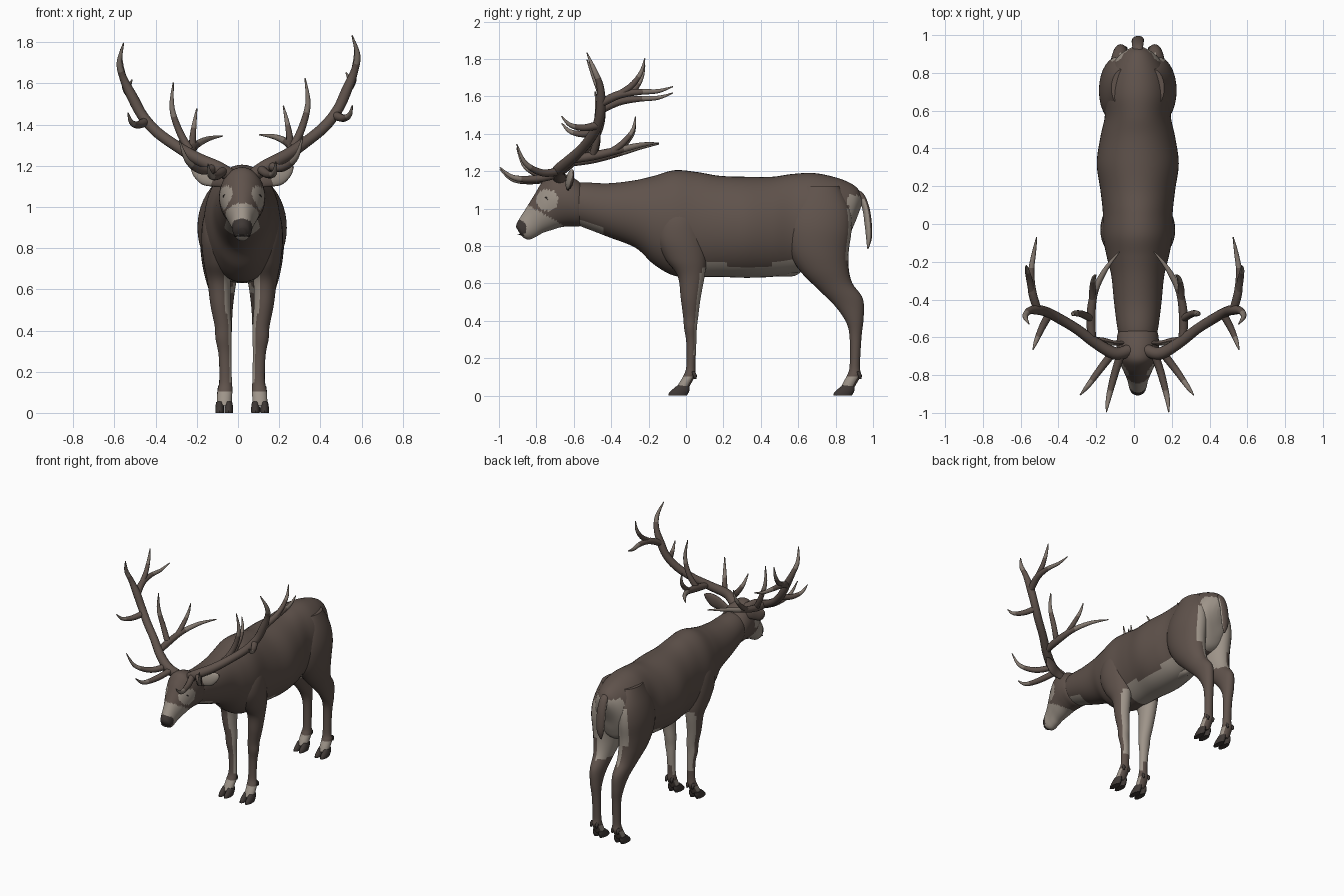
import bpy, bmesh, math
from mathutils import Vector as V

CX = 0.02  # symmetry plane of the animal


def material(name, col):
    m = bpy.data.materials.new(name)
    m.diffuse_color = (*col, 1)
    return m


MATS = [material("brown_coat", (0.115, 0.085, 0.071)),
        material("pale_coat", (0.34, 0.295, 0.25)),
        material("antler_tip", (0.23, 0.19, 0.16)),
        material("dark_horn", (0.05, 0.04, 0.036))]
BROWN, PALE, TIP, DARK = range(4)


def smooth(pts, n):
    """Catmull-Rom resampling of equally long tuples."""
    out = []
    for i in range(len(pts) - 1):
        p0, p1, p2 = pts[max(i - 1, 0)], pts[i], pts[i + 1]
        p3 = pts[min(i + 2, len(pts) - 1)]
        for k in range(n):
            t = k / n
            out.append([0.5 * (2 * b + (c - a) * t + (2 * a - 5 * b + 4 * c - d) * t * t
                               + (3 * b - a - 3 * c + d) * t ** 3)
                        for a, b, c, d in zip(p0, p1, p2, p3)])
    return out + [list(pts[-1])]


def skin(bm, rings, segs, rule):
    """Skin elliptical rings (centre, axis a, axis b); rule gives the colour."""
    rows = []
    for c, a, b in rings:
        rows.append([bm.verts.new(c + a * math.cos(2 * math.pi * k / segs)
                                  + b * math.sin(2 * math.pi * k / segs)) for k in range(segs)])
    faces = []
    for i in range(len(rows) - 1):
        for k in range(segs):
            j = (k + 1) % segs
            faces.append((bm.faces.new((rows[i][k], rows[i][j], rows[i + 1][j], rows[i + 1][k])),
                          i / (len(rows) - 1)))
    faces += [(bm.faces.new(rows[0]), 0), (bm.faces.new(rows[-1]), 1)]
    bmesh.ops.recalc_face_normals(bm, faces=[f for f, _ in faces])
    for f, t in faces:
        f.normal_update()
        f.material_index = rule(f.calc_center_median(), f.normal, t)


def finish(bm, name):
    me = bpy.data.meshes.new(name)
    bm.to_mesh(me)
    bm.free()
    ob = bpy.data.objects.new(name, me)
    bpy.context.collection.objects.link(ob)
    for m in MATS:
        me.materials.append(m)
    for p in me.polygons:
        p.use_smooth = True
    bpy.context.view_layer.objects.active = ob
    ob.select_set(True)
    bpy.ops.object.shade_smooth_by_angle(angle=math.radians(50))
    ob.select_set(False)


def loft(bm, secs, s=1, n=6, segs=32, rule=lambda c, m, t: BROWN):
    """Sections: (y1, z1, y2, z2, x offset, half width)."""
    rings = []
    for y1, z1, y2, z2, x, w in smooth(secs, n):
        rings.append((V((CX + s * x, (y1 + y2) / 2, (z1 + z2) / 2)),
                      V((0, (y1 - y2) / 2, (z1 - z2) / 2)), V((w, 0, 0))))
    skin(bm, rings, segs, rule)


def tube(bm, pts, n=6, segs=12, flat=1.0, rule=lambda c, m, t: BROWN):
    """Round tapering tube through (x, y, z, radius)."""
    p = smooth(pts, n)
    u, rings = V((1, 0.13, 0.07)), []
    for i, q in enumerate(p):
        d = (V(p[min(i + 1, len(p) - 1)][:3]) - V(p[max(i - 1, 0)][:3])).normalized()
        u = (u - d * u.dot(d)).normalized()
        r = max(q[3], 0.002)
        rings.append((V(q[:3]), u * r, d.cross(u) * r * flat))
    skin(bm, rings, segs, rule)


# Torso and neck
def torso_rule(c, m, t):
    x = abs(c.x - CX)
    if 0.08 < c.y < 0.66 and c.z < 0.70 + 0.02 * math.sin(c.y * 14):
        return PALE
    if c.y > 0.8 and c.z < 1.07 and x < 0.115 and (m.y > 0.45 or c.z < 0.85):
        return PALE
    if -0.59 < c.y < -0.44 and c.z < 0.95 + (c.y + 0.58) * -0.4 and m.z < 0:
        return PALE
    return BROWN


bm = bmesh.new()
loft(bm, [(-.62, 1.13, -.63, .93, 0, .09), (-.55, 1.14, -.55, .90, 0, .108),
          (-.42, 1.135, -.42, .85, 0, .125), (-.28, 1.15, -.27, .79, 0, .14),
          (-.17, 1.175, -.17, .70, 0, .165), (-.06, 1.205, -.06, .64, 0, .185),
          (.06, 1.195, .06, .635, 0, .185), (.18, 1.175, .18, .635, 0, .198),
          (.32, 1.17, .32, .63, 0, .217), (.46, 1.17, .46, .635, 0, .198),
          (.57, 1.185, .57, .65, 0, .175), (.68, 1.19, .68, .68, 0, .178),
          (.78, 1.172, .77, .71, 0, .165), (.86, 1.145, .83, .74, 0, .135),
          (.915, 1.11, .86, .80, 0, .10), (.94, 1.06, .885, .88, 0, .055),
          (.94, 1.02, .91, .94, 0, .02)], n=7, segs=48, rule=torso_rule)
finish(bm, "torso_and_neck")


# Head with muzzle band, eye patches and dark nose
def head_rule(c, m, t):
    if (c.y + .742) ** 2 / .058 ** 2 + (c.z - 1.045) ** 2 / .058 ** 2 < 1 and abs(m.x) > .35:
        return PALE
    along = -c.y * .5 - c.z * .86  # distance towards the nose
    if c.y < -.855 and along > -.365 and c.z > .866:
        return DARK
    if along > -.455 or (c.y < -.74 and m.z < -.6):
        return PALE
    return BROWN


bm = bmesh.new()
loft(bm, [(-.54, 1.11, -.55, .93, 0, .08), (-.58, 1.15, -.57, .905, 0, .105),
          (-.65, 1.185, -.62, .905, 0, .112), (-.72, 1.19, -.67, .90, 0, .106),
          (-.77, 1.14, -.72, .885, 0, .09), (-.81, 1.075, -.765, .87, 0, .071),
          (-.85, 1.01, -.80, .85, 0, .055), (-.885, .955, -.835, .835, 0, .047),
          (-.905, .92, -.862, .84, 0, .037), (-.908, .90, -.885, .86, 0, .018)],
     n=8, segs=48, rule=head_rule)
finish(bm, "head")

bm = bmesh.new()
loft(bm, [(-.87, .868, -.87, .858, 0, .012), (-.885, .866, -.86, .855, 0, .041),
          (-.895, .862, -.86, .852, 0, .03), (-.9, .86, -.87, .855, 0, .01)],
     n=3, segs=16, rule=lambda c, m, t: DARK)
finish(bm, "mouth")

for s, side in ((1, "right"), (-1, "left")):
    # Eye
    bm = bmesh.new()
    loft(bm, [(-.742, 1.052, -.742, 1.048, .068, .002), (-.742, 1.066, -.742, 1.034, .076, .014),
              (-.756, 1.06, -.728, 1.04, .08, .014)],
         s, n=4, segs=16, rule=lambda c, m, t: DARK)
    finish(bm, side + "_eye")

    # Ear, pale on the forward face
    bm = bmesh.new()
    ear = [(.08, -.63, 1.12, .025), (.13, -.63, 1.135, .036), (.18, -.62, 1.155, .045),
           (.225, -.61, 1.18, .03), (.25, -.60, 1.195, .004)]
    rings = [(V((CX + s * x, y, z)), V((-s * r * .35, 0, r)), V((0, .4 * r, 0)))
             for x, y, z, r in smooth(ear, 5)]
    skin(bm, rings, 16, lambda c, m, t: PALE if m.y < -.5 and .25 < t < .9 else BROWN)
    finish(bm, side + "_ear")

    # Front leg with shoulder
    def front_rule(c, m, t):
        if .035 < c.z < .10 and m.y < .6:
            return PALE
        if .15 < c.z < .68 and (m.x * s < -.55 or (m.y > .6 and c.z > .22)):
            return PALE
        return BROWN

    bm = bmesh.new()
    loft(bm, [(-.10, 1.04, .05, 1.04, .09, .05), (-.15, .95, .08, .95, .105, .082),
              (-.16, .84, .10, .84, .115, .083), (-.11, .73, .11, .73, .115, .072),
              (-.045, .64, .10, .64, .112, .057), (-.028, .52, .078, .52, .105, .048),
              (-.015, .42, .065, .42, .092, .041), (-.01, .36, .058, .36, .09, .039),
              (.002, .28, .055, .28, .083, .031), (.002, .16, .05, .16, .08, .03),
              (-.012, .11, .05, .11, .083, .036), (-.035, .07, .03, .07, .086, .036),
              (-.055, .035, .012, .035, .086, .036)], s, n=6, segs=28, rule=front_rule)
    finish(bm, side + "_front_leg")

    # Hind leg with thigh
    def hind_rule(c, m, t):
        if .04 < c.z < .10 and m.y < .6:
            return PALE
        if .58 < c.z < 1.03 and c.y > .7 and (m.x * s < -.15 or (m.y > .8 and c.z > .72)):
            return PALE
        return BROWN

    bm = bmesh.new()
    loft(bm, [(.62, 1.12, .82, 1.12, .08, .06), (.55, 1.0, .875, 1.0, .098, .087),
              (.53, .89, .885, .89, .107, .098), (.55, .77, .87, .77, .107, .093),
              (.615, .66, .87, .68, .103, .08), (.715, .56, .89, .60, .097, .06),
              (.80, .475, .945, .52, .092, .046), (.857, .39, .95, .42, .088, .038),
              (.875, .31, .938, .31, .083, .031), (.875, .16, .93, .16, .081, .03),
              (.862, .11, .935, .11, .084, .036), (.84, .07, .915, .07, .086, .036),
              (.825, .035, .895, .035, .086, .036)], s, n=6, segs=28, rule=hind_rule)
    finish(bm, side + "_hind_leg")

    # Cloven hooves and dewclaws
    for part, y in (("front", 0), ("hind", .882)):
        bm = bmesh.new()
        for dx in (-.022, .022):
            x = .087 + dx
            loft(bm, [(y - .045, .055, y + .02, .05, x, .017), (y - .07, .035, y + .018, .025, x, .021),
                      (y - .09, .015, y + .01, .01, x, .022), (y - .095, 0, y + .005, 0, x, .021)],
                 s, n=3, segs=14, rule=lambda c, m, t: DARK)
            loft(bm, [(y + .03, .13, y + .045, .13, x, .008), (y + .035, .11, y + .058, .11, x, .011),
                      (y + .045, .088, y + .055, .088, x, .004)],
                 s, n=3, segs=10, rule=lambda c, m, t: DARK)
        finish(bm, f"{side}_{part}_hoof")

    # Antler: main beam then tines, set slightly askew on the skull
    beam = [(.05, -.67, 1.15, .034), (.12, -.685, 1.195, .033), (.22, -.63, 1.245, .03),
            (.32, -.555, 1.31, .027), (.41, -.50, 1.38, .027), (.475, -.465, 1.46, .026),
            (.52, -.455, 1.55, .026), (.56, -.46, 1.64, .019), (.578, -.49, 1.72, .014),
            (.555, -.53, 1.815, .003)]
    tines = [
        [(.09, -.69, 1.18, .022), (.125, -.80, 1.155, .02), (.155, -.92, 1.16, .014), (.165, -.995, 1.215, .003)],
        [(.13, -.68, 1.195, .022), (.20, -.77, 1.185, .019), (.265, -.86, 1.235, .013), (.30, -.905, 1.335, .003)],
        [(.24, -.61, 1.255, .022), (.245, -.49, 1.275, .024), (.225, -.36, 1.305, .019),
         (.165, -.24, 1.335, .013), (.09, -.145, 1.348, .003)],
        [(.235, -.41, 1.29, .018), (.235, -.34, 1.34, .016), (.225, -.285, 1.41, .011), (.21, -.27, 1.485, .003)],
        [(.245, -.50, 1.275, .02), (.295, -.475, 1.37, .018), (.33, -.475, 1.49, .013), (.32, -.485, 1.615, .003)],
        [(.46, -.475, 1.43, .022), (.50, -.55, 1.415, .018), (.53, -.62, 1.43, .012), (.545, -.665, 1.475, .003)],
        [(.515, -.465, 1.54, .022), (.545, -.36, 1.59, .022), (.55, -.25, 1.605, .016),
         (.535, -.15, 1.61, .011), (.52, -.07, 1.635, .003)],
        [(.545, -.37, 1.585, .018), (.56, -.29, 1.64, .016), (.57, -.24, 1.71, .011), (.57, -.22, 1.785, .003)]]
    bm = bmesh.new()
    for i, path in enumerate([beam] + tines):
        pts = [(CX + s * x - .033 * (z - 1.18), y, z + .033 * s * x, r) for x, y, z, r in path]
        start = .82 if i == 0 else .5
        tube(bm, pts, rule=lambda c, m, t: TIP if t > start else BROWN)
    finish(bm, side + "_antler")

# Tail, pale along the sides and underneath
bm = bmesh.new()
tube(bm, [(CX, .90, 1.09, .02), (CX, .935, 1.07, .028), (CX, .962, 1.0, .032), (CX, .975, .91, .032),
          (CX, .978, .84, .025), (CX, .972, .785, .006)], segs=20, flat=.6,
     rule=lambda c, m, t: PALE if m.y < .45 and t > .25 else BROWN)
finish(bm, "tail")

# Belly sheath
bm = bmesh.new()
loft(bm, [(.44, .67, .44, .64, 0, .02), (.52, .70, .52, .637, 0, .04),
          (.58, .70, .58, .64, 0, .035), (.62, .69, .62, .665, 0, .01)],
     n=4, segs=20, rule=lambda c, m, t: PALE)
finish(bm, "belly_sheath")
